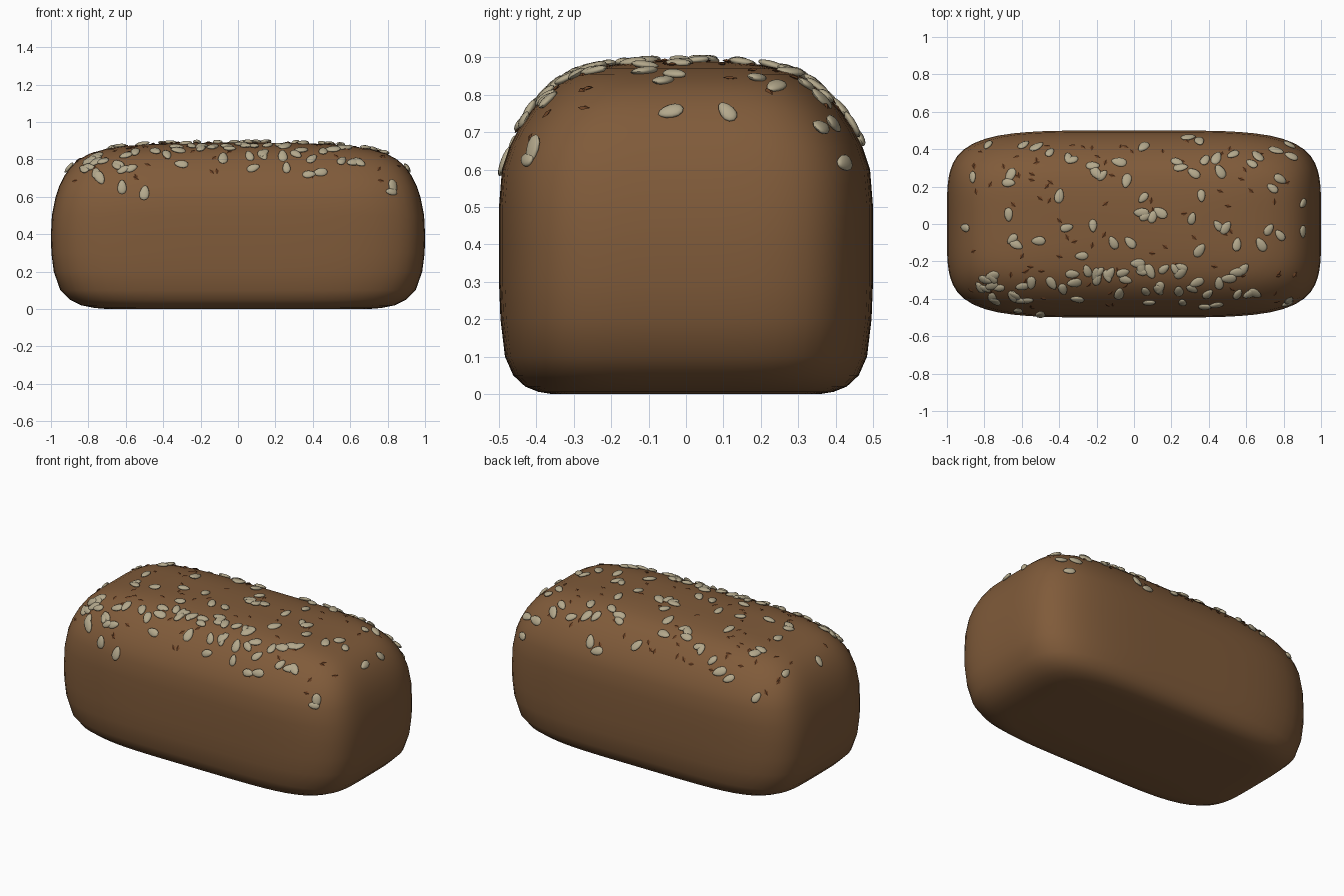
import bpy, bmesh, math, random
from mathutils import Vector, Matrix
from mathutils.bvhtree import BVHTree

if "Cube" in bpy.data.objects:
    bpy.data.objects.remove(bpy.data.objects["Cube"])

random.seed(7)


def material(name, col):
    m = bpy.data.materials.new(name)
    m.diffuse_color = (*col, 1)
    m.use_nodes = True
    m.node_tree.nodes["Principled BSDF"].inputs["Base Color"].default_value = m.diffuse_color
    return m


def finish(bm, name, mat, angle):
    me = bpy.data.meshes.new(name)
    bm.to_mesh(me)
    ob = bpy.data.objects.new(name, me)
    bpy.context.collection.objects.link(ob)
    me.materials.append(mat)
    bpy.context.view_layer.objects.active = ob
    bpy.ops.object.select_all(action='DESELECT')
    ob.select_set(True)
    bpy.ops.object.shade_smooth_by_angle(angle=math.radians(angle))
    return ob


crust = material("brown_crust", (0.215, 0.104, 0.042))
pale = material("pale_seed", (0.45, 0.39, 0.26))
dark = material("dark_seed", (0.155, 0.058, 0.02))

# Loaf: stacked rounded rectangles (z, half length, half width)
profile = [(0, .35, .18), (0, .70, .36), (.006, .77, .395), (.02, .84, .43), (.05, .90, .462),
           (.10, .95, .484), (.20, .985, .496), (.30, .998, .5), (.40, 1, .5), (.50, .995, .5),
           (.60, .975, .492), (.66, .955, .472), (.71, .93, .447), (.76, .895, .412),
           (.80, .85, .375), (.83, .795, .34), (.855, .71, .298), (.87, .615, .25),
           (.88, .50, .20), (.887, .34, .13), (.889, .17, .065)]
N = 96
bm = bmesh.new()
rings = []
for z, hx, hy in profile:
    ring = []
    for i in range(N):
        a = 2 * math.pi * i / N
        c, s = math.cos(a), math.sin(a)
        r = (abs(c) ** 4.6 + abs(s) ** 4.6) ** (-1 / 4.6)
        ring.append(bm.verts.new((hx * r * c, hy * r * s, z)))
    rings.append(ring)
for lo, hi in zip(rings, rings[1:]):
    for i in range(N):
        j = (i + 1) % N
        bm.faces.new((lo[i], lo[j], hi[j], hi[i]))
bm.faces.new(rings[0][::-1])
tip = bm.verts.new((0, 0, .89))
for i in range(N):
    bm.faces.new((rings[-1][i], rings[-1][(i + 1) % N], tip))
bm.normal_update()
surface = BVHTree.FromBMesh(bm)
finish(bm, "loaf", crust, 60)


def place(x, y, lift, tilt):
    """Frame lying on the loaf below (x, y), turned at random."""
    hit, n, _, _ = surface.ray_cast(Vector((x, y, 2)), Vector((0, 0, -1)))
    if hit is None or hit.z < 0.6:
        return None
    n = (n + Vector([random.uniform(-tilt, tilt) for _ in range(3)])).normalized()
    turn = n.to_track_quat('Z', 'Y').to_matrix().to_4x4()
    return Matrix.Translation(hit + n * lift) @ turn @ Matrix.Rotation(random.uniform(0, 6.28), 4, 'Z')


# Pale oval seeds: main scatter over the top, then denser front band
spots = [(-.78, .42), (-.59, .42), (-.52, .41), (-.45, .38), (-.35, .35), (-.33, .34), (-.86, .25),
         (-.66, .26), (-.67, .22), (-.22, .31), (-.2, .27), (-.17, .26), (-.08, .33), (.05, .41),
         (-.04, .23), (-.4, .15), (.05, .14), (-.67, .05), (-.22, -.01), (.04, .06), (.06, .04),
         (.1, .04), (.14, .06), (-.9, -.02), (-.65, -.08), (-.63, -.11), (-.51, -.09), (-.36, -.02),
         (-.28, -.17), (-.11, -.1), (-.02, -.1), (.23, .33), (.25, .3), (.29, .46), (.35, .44),
         (.32, .27), (.38, .34), (.44, .35), (.46, .28), (.53, .37), (.63, .32), (.66, .36),
         (.76, .39), (.83, .42), (.84, .36), (.78, .24), (.74, .19), (.31, .03), (.36, .15),
         (.45, -.01), (.49, -.02), (.35, -.14), (.72, -.03), (.78, -.06), (.68, -.11), (.9, .11),
         (.9, -.04), (.55, -.11), (.02, -.21), (.04, -.24), (.16, -.24), (.25, -.26), (-.25, -.25),
         (-.2, -.27), (-.06, -.26)]
spots += [(random.uniform(-.86, .86), random.uniform(-.43, -.23)) for _ in range(48)]
spots += [(-.5, -.48), (-.62, -.46), (.44, -.43), (.38, -.44)]
bm = bmesh.new()
for x, y in spots:
    m = place(x, y, 0.005, 0.15)
    if m is None:
        continue
    k = random.uniform(.85, 1.1)
    made = bmesh.ops.create_uvsphere(bm, u_segments=12, v_segments=8, radius=1)
    for v in made["verts"]:
        px, py, pz = v.co
        v.co = m @ Vector((.039 * k * px, .024 * k * py * (1 - .22 * px), .011 * pz))
finish(bm, "pale_seeds", pale, 60)

# Small dark diamond seeds
bm = bmesh.new()
for _ in range(95):
    m = place(random.uniform(-.92, .92), random.uniform(-.45, .45), 0.003, 0.1)
    if m is None:
        continue
    rim = [bm.verts.new(m @ Vector(p)) for p in
           ((.02, 0, 0), (0, .012, 0), (-.02, 0, 0), (0, -.012, 0))]
    top, bot = (bm.verts.new(m @ Vector((0, 0, h))) for h in (.005, -.005))
    for i in range(4):
        a, b = rim[i], rim[(i + 1) % 4]
        bm.faces.new((a, b, top))
        bm.faces.new((b, a, bot))
finish(bm, "dark_seeds", dark, 30)
